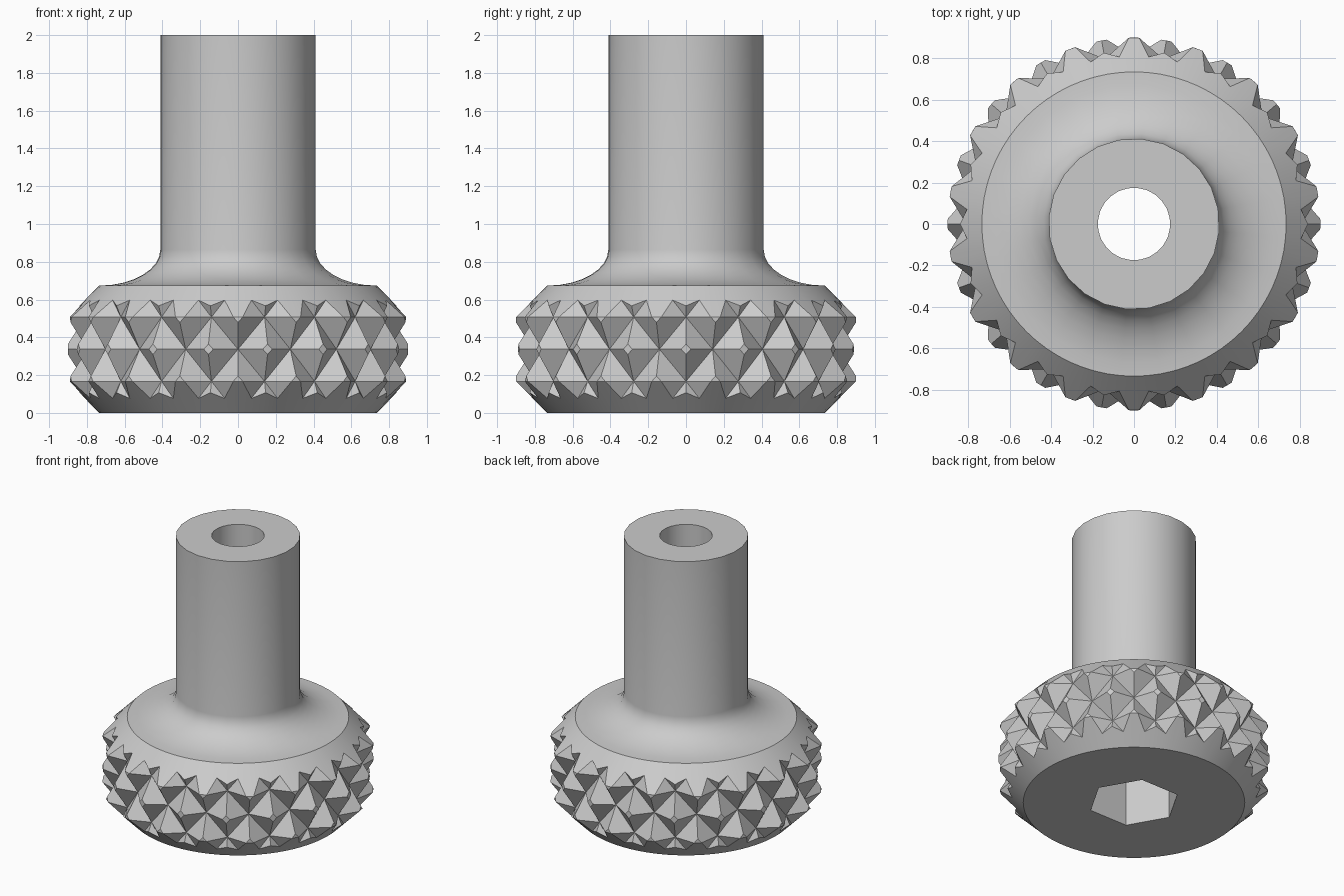
import bpy, bmesh
from math import radians, cos, sin, pi

cube = bpy.data.objects.get("Cube")
if cube:
    bpy.data.objects.remove(cube)

MID, ROW = 0.337, 0.17            # middle of the grip, spacing of the stud rows
TIP, VALLEY, RIM = 0.90, 0.81, 0.735
FLAT, FLAT_H = 1.6, 0.028         # half size of the blunt stud tips
STEM_R, BORE_R, HEX_R, HEX_DEPTH = 0.413, 0.175, 0.305, 0.45

bm = bmesh.new()
cache = {}


def v(deg, r, z):
    """Vertex in polar form, shared when asked for twice."""
    key = (round(deg % 360, 3), round(r, 4), round(z, 4))
    if key not in cache:
        a = radians(deg)
        cache[key] = bm.verts.new((r * cos(a), r * sin(a), z))
    return cache[key]


def face(*verts):
    return bm.faces.new(verts)


def ring(n, r, z, start=10):
    return [v(start + 360 * i / n, r, z) for i in range(n)]


def bridge(a, b):
    n = len(a)
    for i in range(n):
        j = (i + 1) % n
        face(a[i], a[j], b[j], b[i])


def fill_between(outer, inner):
    """Flat plate between two loops."""
    edges = []
    for loop in (outer, inner):
        for i, p in enumerate(loop):
            q = loop[(i + 1) % len(loop)]
            edges.append(bm.edges.get((p, q)) or bm.edges.new((p, q)))
    bmesh.ops.triangle_fill(bm, use_beauty=True, edges=edges)


# Knurled grip: one upper and one lower half for each of the 18 repeats
for k in range(18):
    c = 10 + 20 * k
    m = c + 10
    for s in (1, -1):
        z_row = MID + s * ROW
        z_rim = MID + s * MID
        exit_z, peak_z = z_row + s * 0.09, z_row + s * 0.06

        def rim(d):
            return v(c + d, RIM, z_rim)

        # Outer-row stud with its blunt tip
        low = v(c, TIP, z_row - s * FLAT_H)
        left, right = v(c - FLAT, TIP, z_row), v(c + FLAT, TIP, z_row)
        face(left, right, low)
        face(rim(0), left, right)
        for side, tip in ((-1, left), (1, right)):
            valley = v(c + side * 10, VALLEY, z_row)
            out = v(c + side * 5, VALLEY, exit_z)
            peak = v(c + side * 10, 0.84, peak_z)
            face(tip, low, v(c, VALLEY, MID), valley)
            face(tip, out, valley)
            face(valley, out, peak)
            # Chamfer up to the rim
            face(rim(0), tip, out, rim(side * 5))
            face(rim(side * 5), out, peak, rim(side * 10))
        # Half of a middle-row stud
        top = v(m, TIP, MID + s * FLAT_H)
        a, b = v(m - FLAT, TIP, MID), v(m + FLAT, TIP, MID)
        face(a, b, top)
        for side, tip in ((-1, a), (1, b)):
            face(top, v(m, VALLEY, z_row), v(m + side * 10, VALLEY, MID), tip)

# Shoulder fillet and stem, then down the bore
rim_top = ring(72, RIM, 2 * MID)
base = rim_top[::3]
for i in range(24):
    face(*[rim_top[(3 * i + j) % 72] for j in range(4)])
profile = []
for i in range(1, 9):
    t = i / 8 * pi / 2
    profile.append((RIM - (RIM - STEM_R) * sin(t),
                    2 * MID + 0.19 * (1 - cos(t))))
profile += [(STEM_R, 2), (BORE_R, 2), (BORE_R, HEX_DEPTH)]
for r, z in profile:
    level = ring(24, r, z)
    bridge(base, level)
    base = level

# Hexagonal socket in the underside
hex_low, hex_high = ring(6, HEX_R, 0, 0), ring(6, HEX_R, HEX_DEPTH, 0)
bridge(hex_low, hex_high)
fill_between(hex_high, base)
fill_between(ring(72, RIM, 0), hex_low)

bmesh.ops.recalc_face_normals(bm, faces=bm.faces)
mesh = bpy.data.meshes.new("knurled_knob")
bm.to_mesh(mesh)
bm.free()

# Plain grey material
grey = bpy.data.materials.new("plain_grey")
grey.use_nodes = True
colour = (0.6, 0.6, 0.6, 1)
grey.diffuse_color = colour
grey.node_tree.nodes["Principled BSDF"].inputs["Base Color"].default_value = colour
mesh.materials.append(grey)

knob = bpy.data.objects.new("knurled_knob", mesh)
bpy.context.collection.objects.link(knob)
for other in bpy.context.selected_objects:
    other.select_set(False)
knob.select_set(True)
bpy.context.view_layer.objects.active = knob
bpy.ops.object.shade_smooth_by_angle(angle=radians(22))
